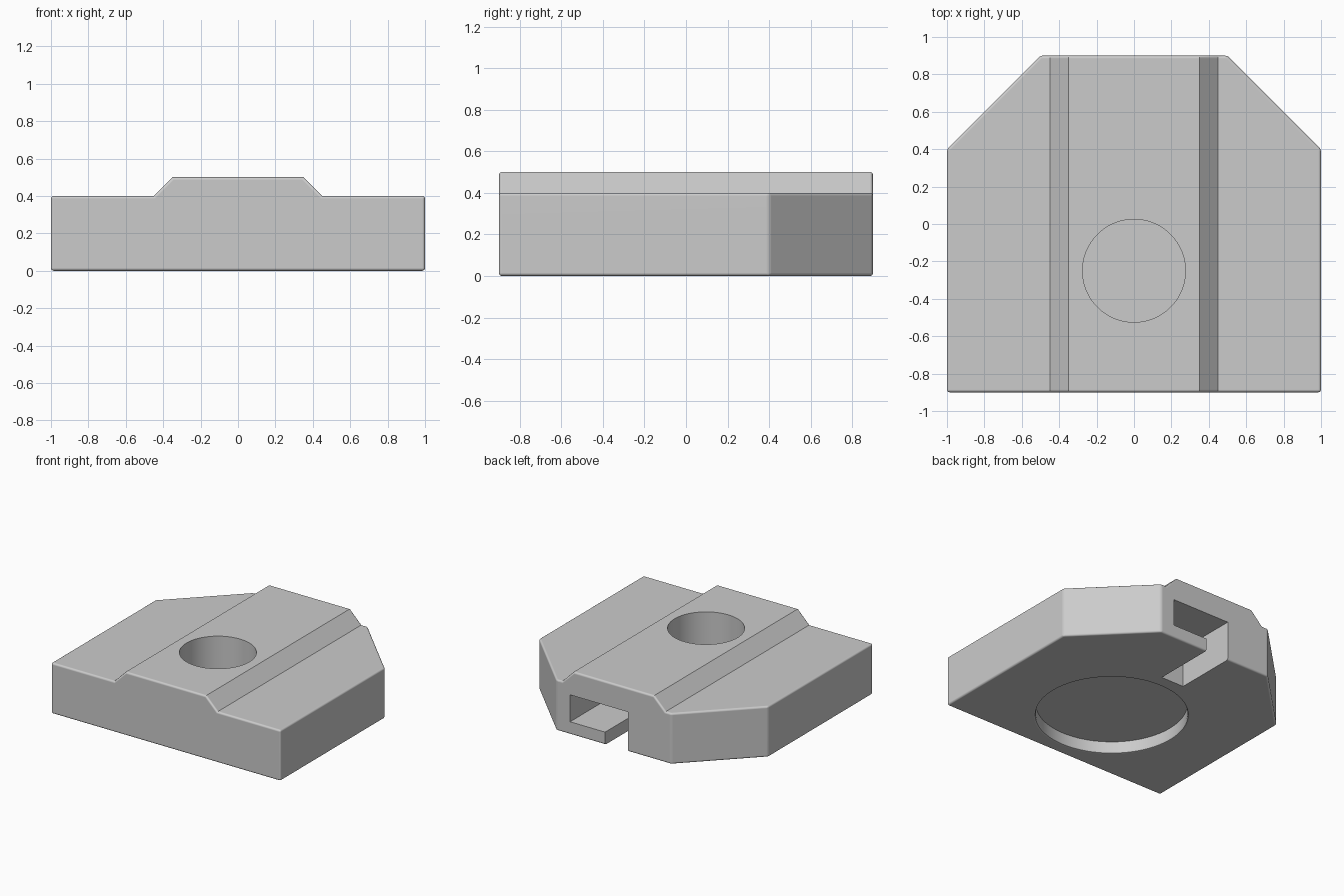
import bpy, bmesh, math
from mathutils import Vector

default = bpy.data.objects.get("Cube")
if default:
    bpy.data.objects.remove(default, do_unlink=True)

grey = bpy.data.materials.new("light_grey")
grey.use_nodes = True
colour = (0.6, 0.6, 0.6, 1)
grey.diffuse_color = colour
grey.node_tree.nodes["Principled BSDF"].inputs["Base Color"].default_value = colour


def to_object(name, bm):
    bmesh.ops.recalc_face_normals(bm, faces=bm.faces)
    mesh = bpy.data.meshes.new(name)
    bm.to_mesh(mesh)
    bm.free()
    mesh.materials.append(grey)
    obj = bpy.data.objects.new(name, mesh)
    bpy.context.collection.objects.link(obj)
    return obj


def extrude_profile(points, y0, y1):
    """Solid from an x-z outline drawn along y."""
    bm = bmesh.new()
    face = bm.faces.new([bm.verts.new((x, y0, z)) for x, z in points])
    grown = bmesh.ops.extrude_face_region(bm, geom=[face])["geom"]
    verts = [g for g in grown if isinstance(g, bmesh.types.BMVert)]
    bmesh.ops.translate(bm, verts=verts, vec=(0, y1 - y0, 0))
    bmesh.ops.recalc_face_normals(bm, faces=bm.faces)
    return bm


def lathe(name, profile, y, steps=96):
    """Closed round solid from (radius, z) points that start and end on the axis."""
    bm = bmesh.new()
    verts = [bm.verts.new((r, y, z)) for r, z in profile]
    edges = [bm.edges.new(pair) for pair in zip(verts, verts[1:])]
    bmesh.ops.spin(bm, geom=verts + edges, cent=(0, y, 0), axis=(0, 0, 1),
                   angle=math.tau, steps=steps, use_merge=False)
    bmesh.ops.remove_doubles(bm, verts=bm.verts, dist=0.0001)
    return to_object(name, bm)


# Base plate with a raised centre ridge
half = [(1, 0), (1, 0.4), (0.45, 0.4), (0.35, 0.5)]
bm = extrude_profile(half + [(-x, z) for x, z in reversed(half)], -0.9, 0.9)

# Angled rear corners
for side in (1, -1):
    bmesh.ops.bisect_plane(bm, geom=bm.verts[:] + bm.edges[:] + bm.faces[:],
                           plane_co=(side, 0.4, 0), plane_no=(side, 1, 0),
                           clear_outer=True)
    bmesh.ops.holes_fill(bm, edges=[e for e in bm.edges if e.is_boundary], sides=0)


# Rounded outer edges; the ridge lines stay crisp
def is_ridge_line(edge):
    a, b = (v.co for v in edge.verts)
    return abs(a.x - b.x) < 0.001 and abs(a.x) < 0.46 and abs(a.y - b.y) > 0.1


bmesh.ops.bevel(bm, geom=[e for e in bm.edges if not is_ridge_line(e)],
                offset=0.015, segments=4, profile=0.5, affect='EDGES',
                clamp_overlap=True)
body = to_object("body", bm)

# Cutters: blind top hole, wide bottom pocket, hooked rear slot
hole_y = -0.25
cutters = [
    lathe("top_hole_cutter",
          [(0, 0.15), (0.275, 0.15), (0.275, 0.7), (0, 0.7)], hole_y),
    lathe("bottom_pocket_cutter",
          [(0, 0.095), (0.545, 0.095), (0.545, 0.018), (0.55, 0.005),
           (0.562, 0), (0.562, -0.1), (0, -0.1)], hole_y),
    to_object("rear_slot_cutter", extrude_profile(
        [(-0.125, -0.1), (0.075, -0.1), (0.075, 0.1), (0.38, 0.1),
         (0.38, 0.312), (-0.125, 0.312)], 0.4, 1.1)),
]
for cutter in cutters:
    cutter.hide_render = True
    mod = body.modifiers.new(cutter.name, 'BOOLEAN')
    mod.operation = 'DIFFERENCE'
    mod.solver = 'EXACT'
    mod.object = cutter

# Bake the cuts and shade
for obj in bpy.context.selected_objects:
    obj.select_set(False)
body.select_set(True)
bpy.context.view_layer.objects.active = body
for cutter in cutters:
    bpy.ops.object.modifier_apply(modifier=cutter.name)
    bpy.data.objects.remove(cutter, do_unlink=True)
bpy.ops.object.shade_smooth_by_angle(angle=math.radians(35))
normals = body.modifiers.new("even_shading", 'WEIGHTED_NORMAL')
normals.keep_sharp = True
